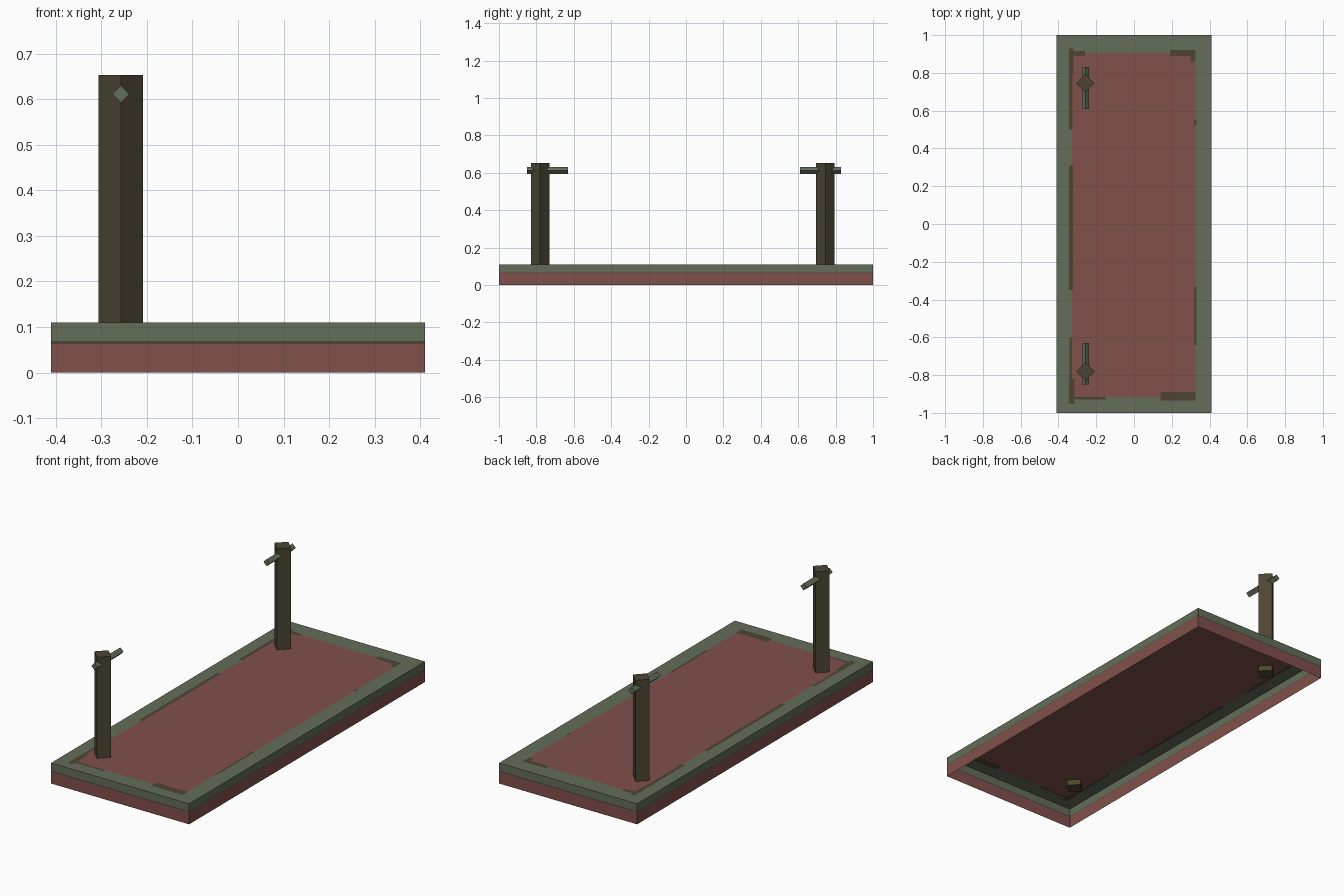
import bpy, bmesh
from math import radians
from mathutils import Matrix, Vector

if "Cube" in bpy.data.objects:
    bpy.data.objects.remove(bpy.data.objects["Cube"])


def material(name, colour):
    m = bpy.data.materials.new(name)
    m.use_nodes = True
    m.diffuse_color = (*colour, 1)
    m.node_tree.nodes["Principled BSDF"].inputs["Base Color"].default_value = (*colour, 1)
    return m


red = material("faded red", (0.22, 0.08, 0.07))
green = material("moss green", (0.125, 0.155, 0.10))
brown = material("dark brown", (0.075, 0.06, 0.033))


def finish(bm, name, mats):
    mesh = bpy.data.meshes.new(name)
    bm.to_mesh(mesh)
    bm.free()
    for m in mats:
        mesh.materials.append(m)
    ob = bpy.data.objects.new(name, mesh)
    bpy.context.collection.objects.link(ob)
    return ob


def panel(name, us, vs, place, rule):
    """Flat sheet cut at us and vs; rule picks the colour of each piece."""
    bm = bmesh.new()
    us, vs = sorted(set(us)), sorted(set(vs))
    grid = [[bm.verts.new(place(u, v)) for v in vs] for u in us]
    for i in range(len(us) - 1):
        for j in range(len(vs) - 1):
            f = bm.faces.new((grid[i][j], grid[i + 1][j], grid[i + 1][j + 1], grid[i][j + 1]))
            f.material_index = rule((us[i] + us[i + 1]) / 2, (vs[j] + vs[j + 1]) / 2)
    return finish(bm, name, (red, green, brown))


def inside(box, u, v):
    return box[0] < u < box[1] and box[2] < v < box[3]


W, L, H = 0.41, 1.0, 0.11

# Top sheet: red field, green border, worn brown patches
field = (-0.33, 0.325, -0.915, 0.905)
patches = [(-0.345, -0.32, 0.8, 0.93), (-0.345, -0.325, 0.5, 0.8),
           (-0.343, -0.323, -0.35, 0.31), (-0.342, -0.328, -0.82, -0.6),
           (-0.345, -0.315, -0.95, -0.82), (-0.32, -0.26, 0.89, 0.915),
           (0.19, 0.325, 0.89, 0.92), (0.3, 0.325, 0.86, 0.89),
           (0.14, 0.325, -0.935, -0.89), (-0.315, -0.15, -0.93, -0.915),
           (0.318, 0.33, -0.64, -0.33), (0.318, 0.33, 0.52, 0.55)]


def top_colour(x, y):
    if any(inside(p, x, y) for p in patches):
        return 2
    return 0 if inside(field, x, y) else 1


boxes = patches + [field]
panel("platform_top", [-W, W] + [b[k] for b in boxes for k in (0, 1)],
      [-L, L] + [b[k] for b in boxes for k in (2, 3)],
      lambda x, y: (x, y, H), top_colour)


# Skirt walls: red below, green above, thin brown seam between
def wall_colour(u, z):
    return 0 if z < 0.063 else 2 if z < 0.069 else 1


bands = (0, 0.063, 0.069, H)
panel("front_wall", (-W, W), bands, lambda u, z: (u, -L, z), wall_colour)
panel("back_wall", (-W, W), bands, lambda u, z: (-u, L, z), wall_colour)
thin = (0, 0.065, 0.068, H)
panel("left_wall", (-L, L), thin, lambda u, z: (W, u, z), wall_colour)
panel("right_wall", (-L, L), thin, lambda u, z: (-W, -u, z), wall_colour)


# Square bars turned on edge, along z or y
def diamond_bar(name, centre, half_diagonal, length, axis, mat):
    bm = bmesh.new()
    side = half_diagonal * 2 ** 0.5
    bmesh.ops.create_cube(bm, size=1)
    scale = (side, side, length) if axis == "Z" else (side, length, side)
    bmesh.ops.scale(bm, vec=scale, verts=bm.verts)
    bmesh.ops.rotate(bm, matrix=Matrix.Rotation(radians(45), 3, axis), verts=bm.verts)
    bmesh.ops.translate(bm, vec=Vector(centre), verts=bm.verts)
    return finish(bm, name, (mat,))


post_base, post_top = 0.08, 0.653
for label, y, bar_y in (("front", -0.78, -0.74), ("back", 0.745, 0.72)):
    diamond_bar(label + "_post", (-0.257, y, (post_base + post_top) / 2),
                0.049, post_top - post_base, "Z", brown)
    diamond_bar(label + "_peg", (-0.257, bar_y, 0.611), 0.019, 0.22, "Y", green)
